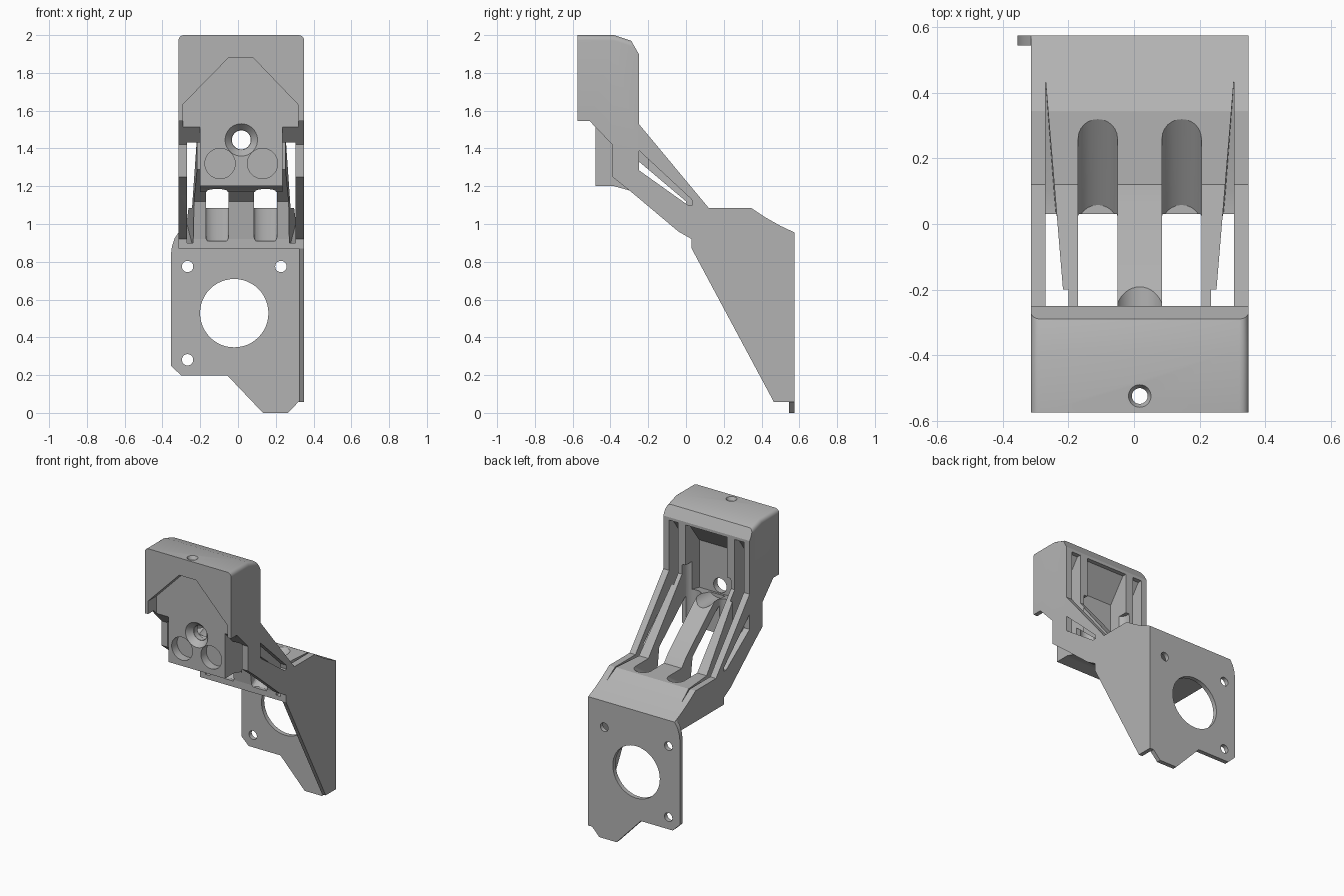
import bpy, bmesh, math
from mathutils import Vector, Matrix

cube = bpy.data.objects.get("Cube")
if cube:
    bpy.data.objects.remove(cube, do_unlink=True)

CX = 0.0175  # symmetry plane of the arm

grey = bpy.data.materials.new("plain grey")
grey.use_nodes = True
grey.diffuse_color = (0.45, 0.45, 0.45, 1)
grey.node_tree.nodes["Principled BSDF"].inputs["Base Color"].default_value = (0.45, 0.45, 0.45, 1)


def make(name, bm):
    bmesh.ops.recalc_face_normals(bm, faces=bm.faces)
    me = bpy.data.meshes.new(name)
    bm.to_mesh(me)
    bm.free()
    me.materials.append(grey)
    ob = bpy.data.objects.new(name, me)
    bpy.context.scene.collection.objects.link(ob)
    return ob


def prism(pts, a, b, axis="x"):
    """Extrude a (y,z) profile along x, or an (x,z) profile along y."""
    bm = bmesh.new()
    place = (lambda p, t: (t, *p)) if axis == "x" else (lambda p, t: (p[0], t, p[1]))
    f = bm.faces.new([bm.verts.new(place(p, a)) for p in pts])
    ext = bmesh.ops.extrude_face_region(bm, geom=[f])
    move = Vector((b - a, 0, 0)) if axis == "x" else Vector((0, b - a, 0))
    bmesh.ops.translate(bm, vec=move, verts=[v for v in ext["geom"] if isinstance(v, bmesh.types.BMVert)])
    bmesh.ops.recalc_face_normals(bm, faces=bm.faces)
    return bm


def hull(points):
    bm = bmesh.new()
    for p in points:
        bm.verts.new(p)
    res = bmesh.ops.convex_hull(bm, input=bm.verts)
    loose = {v for v in res["geom_interior"] + res["geom_unused"] if isinstance(v, bmesh.types.BMVert)}
    bmesh.ops.delete(bm, geom=list(loose), context="VERTS")
    return bm


def cone(start, end, r1, r2, n=40):
    start, end = Vector(start), Vector(end)
    d = end - start
    rot = d.to_track_quat("Z", "Y").to_matrix().to_4x4()
    bm = bmesh.new()
    bmesh.ops.create_cone(bm, cap_ends=True, segments=n, radius1=r1, radius2=r2, depth=d.length,
                          matrix=Matrix.Translation((start + end) / 2) @ rot)
    return bm


def carve(ob, cutters, op="DIFFERENCE"):
    """Apply boolean cutters one after another, then discard them."""
    helpers = []
    for bm in cutters:
        c = make("cutter", bm)
        c.hide_render = True
        m = ob.modifiers.new("cut", "BOOLEAN")
        m.object, m.operation, m.solver = c, op, "EXACT"
        helpers.append(c)
    bpy.context.view_layer.update()
    dg = bpy.context.evaluated_depsgraph_get()
    me = bpy.data.meshes.new_from_object(ob.evaluated_get(dg))
    ob.modifiers.clear()
    ob.data = me
    for c in helpers:
        bpy.data.objects.remove(c, do_unlink=True)


def finish(ob):
    bpy.ops.object.select_all(action="DESELECT")
    ob.select_set(True)
    bpy.context.view_layer.objects.active = ob
    bpy.ops.object.shade_smooth_by_angle(angle=math.radians(25))


# Arm: one side profile from the head down to the rear roof
side = [(0.575, 0.955), (0.5, 0.99), (0.42, 1.035), (0.345, 1.085), (0.12, 1.085), (-0.25, 1.53),
        (-0.25, 1.9), (-0.29, 1.97), (-0.38, 2), (-0.575, 2), (-0.575, 1.545), (-0.51, 1.545),
        (-0.39, 1.42), (-0.39, 1.25), (-0.29, 1.17), (-0.04, 0.96), (0.03, 0.92), (0.03, 0.87), (0.575, 0.87)]
bm = prism(side, -0.315, 0.35)
corners = [e for e in bm.edges if all(v.co.z > 1.96 for v in e.verts)
           and abs(e.verts[0].co.x - e.verts[1].co.x) < 0.01]
bmesh.ops.bevel(bm, geom=corners, offset=0.028, segments=4, profile=0.5, affect="EDGES")
arm = make("arm", bm)

# Mounting block below the head
block = [(-0.48, 1.2), (-0.38, 1.2), (-0.29, 1.175), (-0.3, 1.36), (-0.4, 1.53), (-0.48, 1.53)]
carve(arm, [prism(block, -0.2, 0.235)], "UNION")

# Pocket in the head front, space under the ribs, rear cavity above the centre web
pocket = [(-0.29, 1.1), (0.32, 1.1), (0.32, 1.63), (0.08, 1.88), (-0.05, 1.88), (-0.29, 1.635)]
under = [(-0.29, 0.85), (-0.29, 1.365), (0, 1.12), (0.03, 0.9), (0.03, 0.85)]
cavity = [(0.14, 1.085), (-0.25, 1.42), (-0.4, 1.39), (-0.4, 1.72), (-0.28, 1.88), (-0.2, 1.88), (0.2, 1.2)]
cuts = [prism(pocket, -0.7, -0.48, "y"),
        prism(under, CX - 0.2875, CX + 0.2875),
        prism(cavity, CX - 0.16, CX + 0.16)]

gap_head = [(-0.395, 1.1), (-0.395, 1.72), (-0.28, 1.88), (-0.2, 1.88), (-0.2, 1.1)]
window = [(-0.25, 1.39), (-0.25, 1.285), (0.01, 1.1), (0.035, 1.1), (0.03, 1.13)]
for s in (-1, 1):
    # Tapering gap between outer wall and inner rib
    cuts.append(prism(gap_head, CX + s * 0.2175, CX + s * 0.2875))
    plan = [(0.2875, -0.4, 0.9), (0.2175, -0.4, 0.9), (0.2875, 0.1, 0.9), (0.262, 0.1, 0.9), (0.2875, 0.44, 1.0)]
    cuts.append(hull([(CX + s * x, y, z) for x, y, b in plan for z in (b, 1.6)]))
    # Sloping duct with a rounded end
    rings = [(0.262, 1.085), (0.262, 1.2), (0, 0.91), (-0.27, 0.91), (-0.27, 1.6)]
    cuts.append(hull([(CX + s * 0.128 + 0.06 * math.cos(a), y + 0.058 * math.sin(a), z)
                      for y, z in rings for a in [math.tau * i / 24 for i in range(24)]]))
    # Window in the outer wall
    cuts.append(prism(window, CX + s * 0.285, CX + s * 0.36))
    # Blind round seats in the block
    x = CX + s * 0.1125
    cuts.append(cone((x, -0.52, 1.32), (x, -0.42, 1.32), 0.08, 0.08))

# Countersunk screw hole with rear seat, and the hole through the top
cuts += [cone((CX, -0.485, 1.445), (CX, -0.44, 1.445), 0.09, 0.052),
         cone((CX, -0.46, 1.445), (CX, -0.3, 1.445), 0.05, 0.05),
         cone((CX, -0.375, 1.445), (CX, -0.1, 1.445), 0.075, 0.075),
         cone((CX, -0.525, 1.8), (CX, -0.525, 2.1), 0.024, 0.024),
         cone((CX, -0.525, 1.98), (CX, -0.525, 2.005), 0.024, 0.037)]
carve(arm, cuts)
finish(arm)

# Rear motor plate with its holes
outline = [(-0.355, 0.25), (-0.3, 0.197), (-0.055, 0.197), (0.132, 0.003), (0.265, 0.003), (0.32, 0.058),
           (0.35, 0.058), (0.35, 0.955), (-0.315, 0.955), (-0.335, 0.925), (-0.35, 0.88), (-0.355, 0.84)]
outline = [(x, max(0, z - 0.003) if z < 0.01 else z) for x, z in outline]
plate = make("rear_plate", prism(outline, 0.545, 0.575, "y"))
holes = [(-0.02, 0.528, 0.181), (-0.267, 0.775, 0.03), (0.227, 0.775, 0.03), (-0.267, 0.281, 0.03)]
carve(plate, [cone((x, 0.5, z), (x, 0.62, z), r, r, 48) for x, z, r in holes])
finish(plate)

# Side gusset bracing the plate
gusset = [(0.03, 0.9), (0.03, 0.87), (0.465, 0.058), (0.575, 0.058), (0.575, 0.9)]
finish(make("side_gusset", prism(gusset, 0.322, 0.35)))
